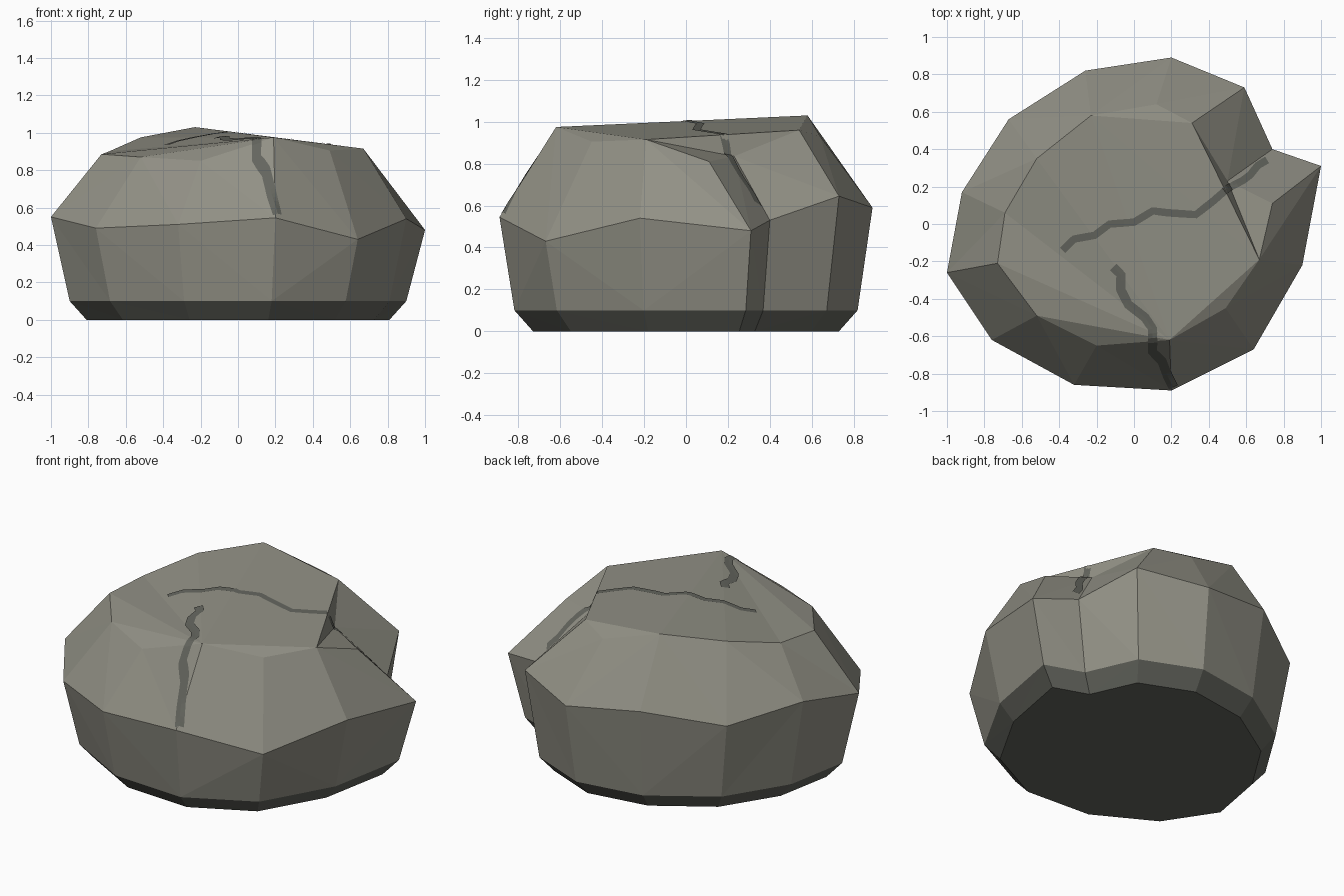
import bpy
import bmesh
from mathutils import Vector
from mathutils.bvhtree import BVHTree

cube = bpy.data.objects.get("Cube")
if cube:
    bpy.data.objects.remove(cube)


def material(name, color):
    m = bpy.data.materials.new(name)
    m.use_nodes = True
    m.diffuse_color = (*color, 1)
    m.node_tree.nodes["Principled BSDF"].inputs["Base Color"].default_value = (*color, 1)
    return m


stone = material("warm grey stone", (0.285, 0.28, 0.235))
dark = material("dark damp stone", (0.127, 0.131, 0.112))

# Widest ring and shoulder ring, matched point for point, starting at the notch
WAIST = [(1.0, .31, .48), (.74, .40, .53), (.59, .73, .645), (.20, .89, .59),
         (-.26, .82, .65), (-.67, .56, .57), (-.92, .17, .64), (-1.0, -.26, .55),
         (-.76, -.62, .49), (-.32, -.86, .51), (.20, -.89, .545), (.64, -.67, .43),
         (.90, -.22, .54)]
SHOULDER = [(.74, .11, .81), (.50, .23, .835), (.31, .54, .96), (.12, .64, .93),
            (-.23, .58, 1.03), (-.52, .35, .975), (-.69, .06, .90), (-.73, -.21, .885),
            (-.52, -.49, .87), (-.20, -.65, .85), (.19, -.62, .975), (.49, -.45, .905),
            (.67, -.19, .915)]
COUNT = len(WAIST)
CENTRE = Vector((0, 0, .4))

bm = bmesh.new()


def ring(points):
    return [bm.verts.new(p) for p in points]


def face(*verts, mat=0):
    bm.faces.new(verts).material_index = mat


def convex_quad(a, b, c, d, mat=0):
    """Split a quad along the diagonal that bulges outwards."""
    ac = ((a.co + c.co) / 2 - CENTRE).length
    bd = ((b.co + d.co) / 2 - CENTRE).length
    if ac > bd:
        face(a, b, c, mat=mat)
        face(a, c, d, mat=mat)
    else:
        face(a, b, d, mat=mat)
        face(b, c, d, mat=mat)


def bridge(low, high, mat=0):
    for i in range(COUNT):
        j = (i + 1) % COUNT
        convex_quad(low[i], low[j], high[j], high[i], mat)


# Boulder sides with a dark undercut foot
foot = ring((x * .81, y * .82, 0) for x, y, z in WAIST)
skirt = ring((x * .9, y * .92, .1) for x, y, z in WAIST)
waist = ring(WAIST)
top = ring(SHOULDER)
bridge(foot, skirt, 1)
bridge(skirt, waist)
bridge(waist, top)
face(*reversed(foot), mat=1)

# Crown: a ridge from back to front, with chipped corners and the notch wall
for i in range(4, 8):
    face(top[10], top[i], top[i + 1])
for i in (3, 9, 11):
    face(top[i - 1], top[i], top[i + 1])
convex_quad(top[10], top[12], top[2], top[4])
face(top[12], top[1], top[2])
face(top[12], top[0], top[1])
bmesh.ops.recalc_face_normals(bm, faces=bm.faces)
surface = BVHTree.FromBMesh(bm)


def make_object(name, mesh_bm, mats):
    mesh = bpy.data.meshes.new(name)
    mesh_bm.to_mesh(mesh)
    mesh_bm.free()
    for m in mats:
        mesh.materials.append(m)
    obj = bpy.data.objects.new(name, mesh)
    bpy.context.collection.objects.link(obj)
    return obj


make_object("boulder", bm, [stone, dark])


def crack(name, path, half_width=.02, steps=5):
    """Drape a thin ribbon over the boulder along a path seen from above."""
    pts = [Vector(p) for p in path]
    fine = [a.lerp(b, k / steps) for a, b in zip(pts, pts[1:]) for k in range(steps)]
    fine.append(pts[-1])
    strip = bmesh.new()
    previous = None
    for i, p in enumerate(fine):
        t = (fine[min(i + 3, len(fine) - 1)] - fine[max(i - 3, 0)]).normalized()
        side = Vector((-t.y, t.x)) * half_width
        row = []
        for k in (-1, 0, 1):
            q = p + side * k
            hit, normal, _, _ = surface.ray_cast(Vector((q.x, q.y, 2)), Vector((0, 0, -1)))
            row.append(strip.verts.new(hit + normal * .004) if hit else None)
        if previous:
            for k in range(2):
                quad = (previous[k], row[k], row[k + 1], previous[k + 1])
                if all(quad):
                    strip.faces.new(quad[::-1])
        previous = row
    strip.normal_update()
    for f in strip.faces:
        if f.normal.z < 0:
            f.normal_flip()
    make_object(name, strip, [dark])


# Cracks across the crown and down the front
crack("crown_crack", [(-.38, -.14), (-.32, -.08), (-.21, -.06), (-.13, 0), (0, .01),
                      (.10, .07), (.18, .06), (.33, .05), (.42, .12), (.50, .19),
                      (.58, .23), (.62, .26), (.66, .31), (.71, .34)])
crack("front_crack", [(-.11, -.23), (-.07, -.27), (-.07, -.35), (-.03, -.43), (.06, -.50),
                      (.10, -.56), (.10, -.68), (.15, -.73), (.18, -.81), (.21, -.87)], .025)
